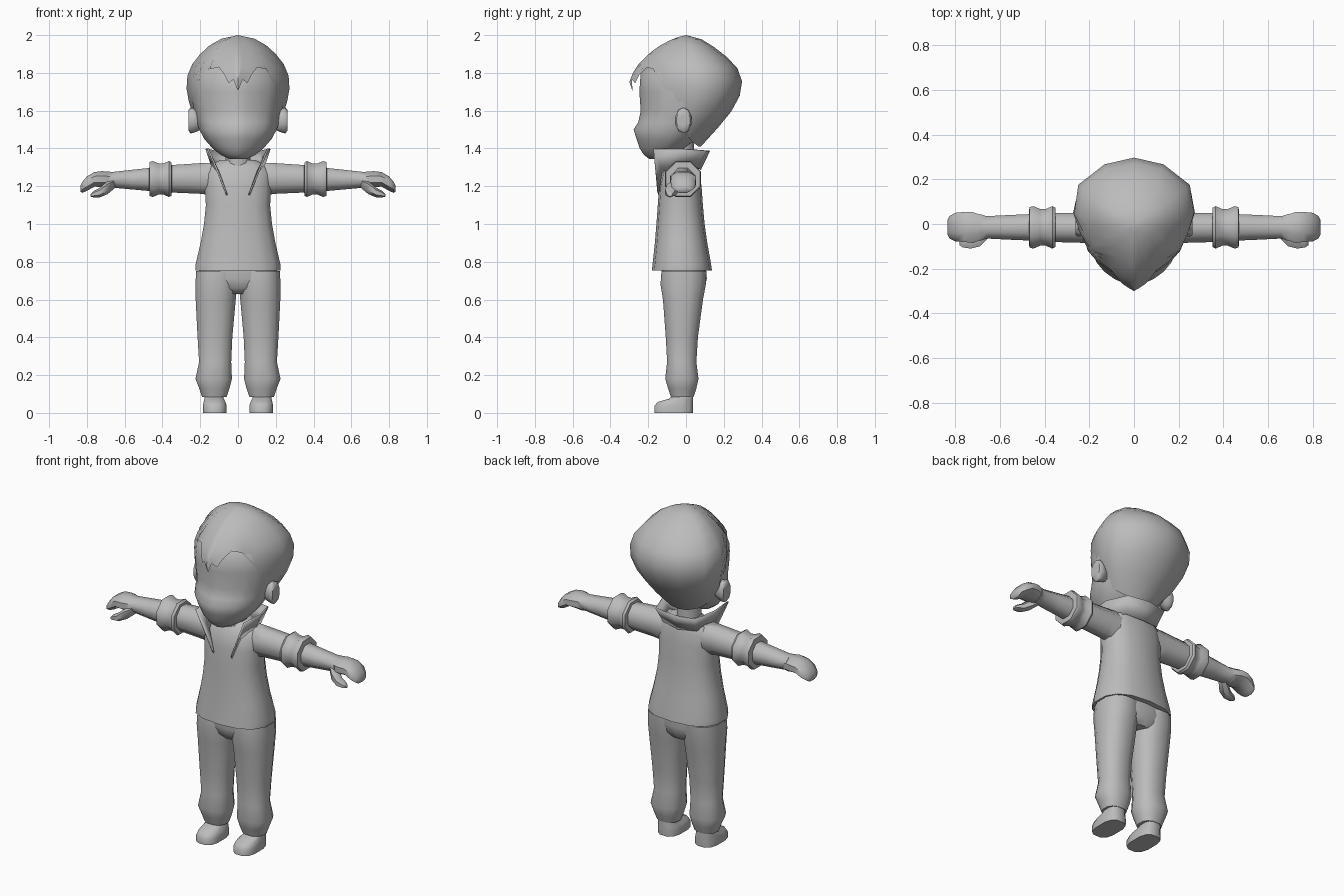
import bpy, bmesh, math

grey = bpy.data.materials.new("plain grey")
grey.diffuse_color = (0.5, 0.5, 0.5, 1)


def build(name, rings, closed=True, caps=True, mirror=False, thick=0, angle=50):
    """Skin a stack of equal-length point rings."""
    bm = bmesh.new()
    vs = [[bm.verts.new(p) for p in r] for r in rings]
    n = len(vs[0])
    for a, b in zip(vs, vs[1:]):
        for i in range(n if closed else n - 1):
            j = (i + 1) % n
            bm.faces.new((a[i], a[j], b[j], b[i]))
    if caps:
        bm.faces.new(vs[0])
        bm.faces.new(vs[-1])
    bmesh.ops.remove_doubles(bm, verts=bm.verts[:], dist=0.0005)
    bmesh.ops.recalc_face_normals(bm, faces=bm.faces[:])
    me = bpy.data.meshes.new(name)
    bm.to_mesh(me)
    bm.free()
    ob = bpy.data.objects.new(name, me)
    bpy.context.collection.objects.link(ob)
    me.materials.append(grey)
    if thick:
        ob.modifiers.new("thickness", 'SOLIDIFY').thickness = thick
    if mirror:
        ob.modifiers.new("mirror", 'MIRROR')
    bpy.ops.object.select_all(action='DESELECT')
    ob.select_set(True)
    bpy.context.view_layer.objects.active = ob
    bpy.ops.object.shade_smooth_by_angle(angle=math.radians(angle))
    return ob


def oval(n, power=1.0):
    """Unit outline; power below 1 makes it boxier."""
    out = []
    for i in range(n):
        a = 2 * math.pi * (i + 0.5) / n
        c, s = math.cos(a), math.sin(a)
        out.append((math.copysign(abs(c) ** power, c), math.copysign(abs(s) ** power, s)))
    k = max(abs(p[0]) for p in out)
    return [(u / k, v / k) for u, v in out]


def level(shape, z, x0, x1, yf, yb, yc=None):
    """Horizontal ring filling x0..x1 and yf..yb, widest at yc."""
    yc = (yf + yb) / 2 if yc is None else yc
    return [((x0 + x1) / 2 + u * (x1 - x0) / 2,
             yc + v * ((yb - yc) if v > 0 else (yc - yf)), z) for u, v in shape]


def across(shape, x, y0, y1, z0, z1):
    """Ring facing along x."""
    return [(x, (y0 + y1) / 2 + u * (y1 - y0) / 2, (z0 + z1) / 2 + v * (z1 - z0) / 2)
            for u, v in shape]


def both(half):
    """Full outline from a half outline, back to front."""
    return half + [(-u, v) for u, v in half[-2:0:-1]]


# Face and skull, tapering towards the front
face_plan = both([(0, 1), (.48, .88), (.91, .52), (1, 0), (.82, -.49),
                  (.65, -.69), (.43, -.85), (.2, -.95), (0, -1)])
face = [(1.345, .05, -.195, -.1), (1.365, .09, -.222, -.05), (1.40, .135, -.245, .0),
        (1.45, .178, -.262, .06), (1.50, .205, -.277, .10), (1.54, .218, -.252, .13),
        (1.60, .233, -.24, .17), (1.70, .25, -.247, .2), (1.80, .24, -.24, .2),
        (1.88, .17, -.15, .15)]
build("head", [level(face_plan, z, -w, w, f, b, f + (b - f) * .55) for z, w, f, b in face])

# Hair shell: each column runs from the crown down to its own lower edge
hair_prof = [(2.0, 0, 0, 0), (1.985, .08, -.06, .07), (1.95, .145, -.13, .13),
             (1.9, .2, -.2, .2), (1.83, .255, -.265, .27), (1.76, .275, -.302, .297),
             (1.71, .272, -.285, .295), (1.65, .262, -.27, .275), (1.55, .225, -.25, .21),
             (1.47, .17, -.22, .13), (1.40, .1, -.15, .07)]
hair_half = [(0, 1, 1.41), (.48, .88, 1.41), (.91, .52, 1.43), (1, 0, 1.48),
             (.88, -.27, 1.58), (.76, -.49, 1.68), (.58, -.69, 1.82), (.40, -.81, 1.83),
             (.27, -.88, 1.79), (.18, -.92, 1.745), (.09, -.96, 1.765), (0, -1, 1.705)]
hair_cols = hair_half + [(-u, v, z) for u, v, z in hair_half[-2:0:-1]]


def hair_point(u, v, z):
    for a, b in zip(hair_prof, hair_prof[1:]):
        if z >= b[0]:
            t = (a[0] - z) / (a[0] - b[0])
            w, f, k = (a[i] + (b[i] - a[i]) * t for i in (1, 2, 3))
            break
    yc = f + (k - f) * .58
    return (u * w, yc + v * ((k - yc) if v > 0 else (yc - f)), z)


build("hair", [[hair_point(u, v, 2 - (2 - z) * (i / 9) ** 1.5) for u, v, z in hair_cols]
               for i in range(10)], caps=False)

# Ears
ear = oval(10)
build("ear", [across(ear, x, -.015 - r, -.015 + r * 1.05, 1.55 - r * 1.6, 1.55 + r * 1.5)
              for x, r in ((.19, .028), (.225, .038), (.25, .042), (.262, .034), (.262, .015))],
      mirror=True)

# Neck
build("neck", [level(oval(10), z, -w, w, -.1, .04) for z, w in ((1.25, .075), (1.34, .065), (1.45, .065))])

# Jacket body with flared hem
body = oval(14, .8)
jacket = [(.755, .225, -.178, .134), (.785, .225, -.174, .13), (.9, .198, -.162, .11),
          (1.0, .18, -.154, .096), (1.1, .17, -.147, .087), (1.2, .176, -.14, .08),
          (1.27, .175, -.125, .07), (1.31, .15, -.10, .06), (1.34, .09, -.08, .05)]
build("jacket", [level(body, z, -w, w, f, b) for z, w, f, b in jacket])

# Standing collar, open at the front and running down to lapel points
low = [(.055, -.146, 1.155), (.10, -.125, 1.28), (.135, -.04, 1.31), (.105, .055, 1.30), (0, .072, 1.29)]
top = [(.06, -.152, 1.17), (.155, -.172, 1.40), (.165, -.03, 1.40), (.125, .10, 1.39), (0, .12, 1.39)]
build("collar", [h + [(-x, y, z) for x, y, z in h[-2::-1]] for h in (low, top)],
      closed=False, caps=False, thick=.008)

# Sleeves, rolled cuffs and forearms
tube = oval(8)
build("sleeve", [across(tube, *r) for r in ((.12, -.085, .05, 1.15, 1.325), (.2, -.085, .05, 1.16, 1.322),
                                          (.38, -.08, .05, 1.168, 1.31))], mirror=True)
build("cuff", [across(tube, x, -.015 - r, -.015 + r, 1.238 - r, 1.238 + r) for x, r in
               ((.35, .065), (.352, .088), (.365, .095), (.395, .082), (.42, .082),
                (.45, .095), (.468, .09), (.47, .06))], mirror=True)
build("forearm", [across(tube, *r) for r in ((.44, -.075, .045, 1.172, 1.3), (.56, -.07, .04, 1.183, 1.287),
                                           (.66, -.065, .035, 1.192, 1.276),
                                           (.69, -.075, .045, 1.19, 1.277))], mirror=True)

# Hands: curled fingers and thumb
build("hand", [across(tube, *r) for r in ((.67, -.065, .035, 1.192, 1.275), (.72, -.085, .053, 1.195, 1.28),
                                        (.76, -.08, .054, 1.198, 1.275), (.80, -.078, .05, 1.175, 1.252),
                                        (.825, -.065, .035, 1.165, 1.222),
                                        (.835, -.045, .015, 1.172, 1.2))], mirror=True)
build("thumb", [across(oval(6), *r) for r in ((.65, -.06, -.01, 1.195, 1.24), (.69, -.1, -.03, 1.163, 1.225),
                                            (.73, -.11, -.055, 1.145, 1.19),
                                            (.765, -.105, -.065, 1.143, 1.172),
                                            (.78, -.095, -.075, 1.146, 1.158))], mirror=True)

# Trousers: hips and two legs gathered at the ankle
build("hips", [level(body, z, -w, w, f, b) for z, w, f, b in
               ((.63, .10, -.085, .075), (.66, .17, -.115, .095), (.71, .21, -.13, .108), (.8, .2, -.125, .1))])
legs = [(.75, .005, .222, -.13, .108), (.68, .004, .225, -.135, .105), (.6, .012, .224, -.122, .09),
        (.4, .03, .214, -.107, .063), (.27, .036, .206, -.1, .055), (.18, .032, .225, -.11, .066),
        (.13, .045, .205, -.095, .055), (.085, .06, .19, -.08, .04)]
build("trouser_leg", [level(oval(12, .85), *r) for r in legs], mirror=True)

# Shoes
shoe = oval(12, .7)
build("shoe", [level(shoe, *r) for r in ((0, .06, .186, -.168, .036), (.035, .06, .186, -.168, .038),
                                       (.058, .066, .182, -.15, .038), (.075, .075, .178, -.09, .038),
                                       (.1, .08, .175, -.06, .036))], mirror=True, angle=40)
